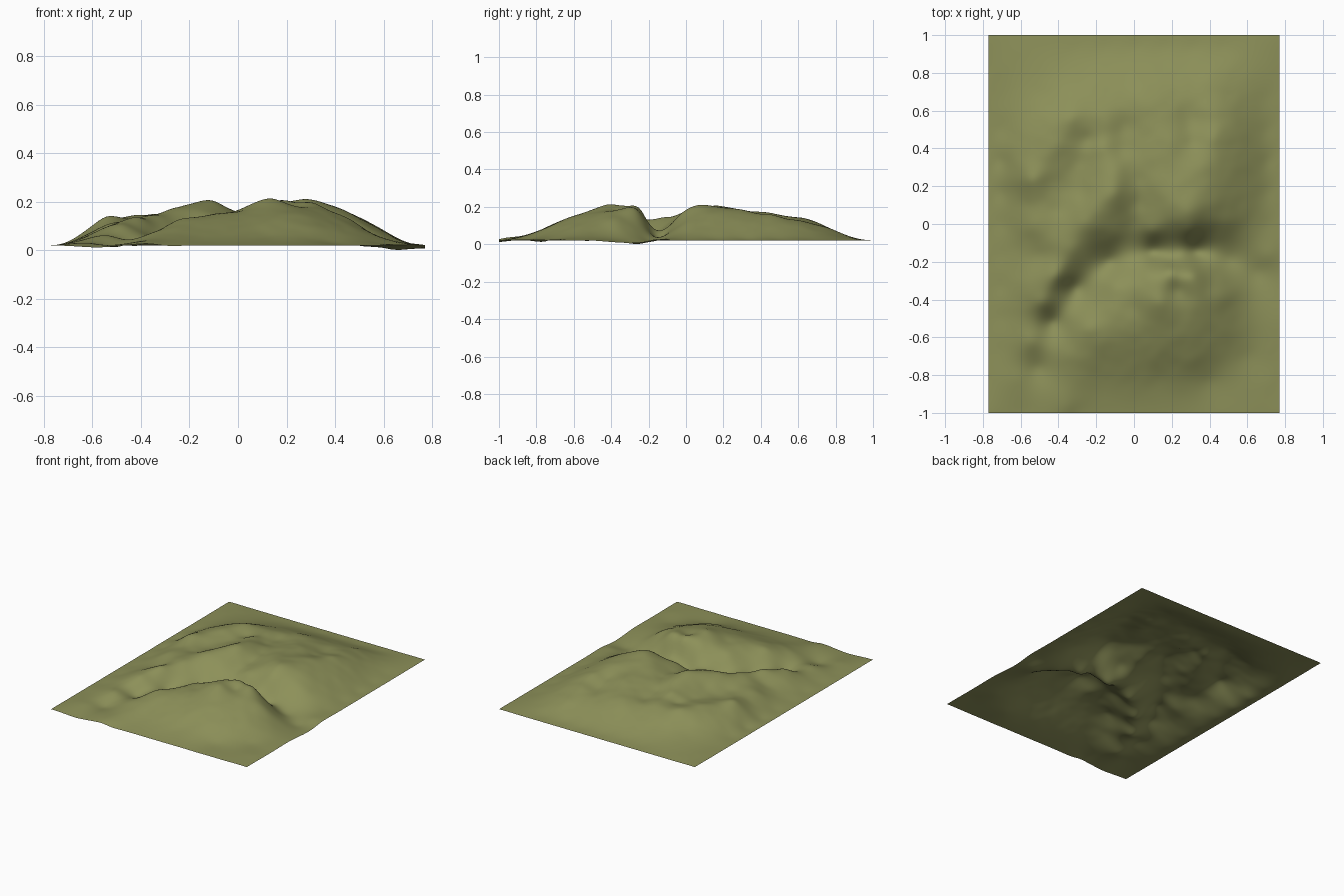
import bpy, bmesh, math
from mathutils import Vector, noise

W, L, BASE = 0.77, 1.0, 0.02      # half width, half length, rim height

# Guide lines (x, y, height), like survey lines over the land
north_ridges = [
    [(-.61, -.82, .03), (-.54, -.62, .062), (-.48, -.42, .1), (-.41, -.27, .136), (-.34, -.14, .14),
     (-.26, .01, .175), (-.21, .08, .188), (-.11, .16, .208), (-.1, .27, .188), (-.17, .4, .16), (-.14, .54, .146)],
    [(-.66, -.2, .04), (-.53, 0, .11), (-.54, .24, .137), (-.42, .42, .145), (-.34, .56, .147), (-.3, .76, .07)],
    [(.29, .06, .207), (.3, .2, .197), (.22, .31, .18), (.2, .45, .165), (.22, .57, .135)],
    [(.36, .3, .183), (.42, .46, .158), (.39, .6, .128), (.4, .76, .088)],
    [(.45, .15, .16), (.55, .3, .11), (.65, .33, .055)],
    [(.12, .2, .18), (.09, .35, .165), (.07, .5, .152), (.05, .65, .135), (.05, .84, .055)],
]
gullies = [
    [(0, 0, .12), (.02, .11, .14), (.02, .24, .153)],
    [(.31, .43, .145), (.31, .56, .115)],
    [(-.27, .18, .137), (-.28, .32, .125), (-.24, .45, .125)],
    [(-.06, .4, .14), (-.05, .52, .127)],
    [(-.49, -.18, .092), (-.4, .07, .116), (-.42, .22, .115)],
    [(-.64, .36, .068), (-.44, .68, .075), (-.06, .74, .095)],
]
valley = [
    [(-.58, -1, .012), (-.51, -.76, .014), (-.43, -.52, .018), (-.31, -.34, .026), (-.13, -.2, .036),
     (.1, -.15, .04), (.33, -.15, .034), (.5, -.19, .02), (.65, -.26, .002), (.77, -.3, .008)],
]
north_bank = [
    [(-.1, -.05, .13), (.1, -.04, .13), (.29, -.03, .16), (.48, 0, .11), (.62, -.04, .045)],
]
south_hill = [
    [(-.42, -.88, .035), (-.36, -.97, .033), (-.33, -.7, .08), (-.25, -.55, .125), (-.1, -.46, .15),
     (0, -.43, .162), (.13, -.41, .215), (.23, -.35, .18), (.31, -.27, .187)],
    [(-.1, -.32, .125), (.08, -.25, .155), (.19, -.235, .175), (.19, -.2, .11)],
    [(.34, -.42, .17), (.47, -.37, .12), (.6, -.42, .045)],
    [(.15, -.53, .175), (.26, -.6, .145), (.45, -.55, .105), (.6, -.7, .028)],
    [(-.12, -.67, .11), (.1, -.68, .12), (.3, -.71, .1)],
    [(-.15, -.85, .05), (.12, -.83, .055), (.4, -.83, .03)],
]

# Gather guide points, with a flat rim that leaves room for the valley mouths
pts = [p for group in (north_ridges, gullies, valley, north_bank, south_hill) for line in group for p in line]
mouths = [(-.58, -1), (.77, -.3)]


def add_rim(x, y, z=BASE):
    if all(math.hypot(x - a, y - b) > .12 for a, b in mouths):
        pts.append((x, y, z))


for i in range(13):
    t = -1 + i / 6
    for s in (-1, 1):
        add_rim(s * W, t * L)
        if abs(t) < .9:
            add_rim(s * .71, t * L, .026)      # gentle apron inside the rim
for i in range(1, 10):
    t = -1 + i / 5
    for s in (-1, 1):
        add_rim(t * W, s * L)
    add_rim(t * W, .93, .026)


# Smooth surface through the points (multiquadric interpolation)
def kernel(dx, dy):
    return math.sqrt(dx * dx + dy * dy + .0016)


def solve(a, b):
    n = len(b)
    for i in range(n):
        p = max(range(i, n), key=lambda r: abs(a[r][i]))
        a[i], a[p], b[i], b[p] = a[p], a[i], b[p], b[i]
        for r in range(i + 1, n):
            f = a[r][i] / a[i][i]
            if f:
                a[r] = [u - f * v for u, v in zip(a[r], a[i])]
                b[r] -= f * b[i]
    out = [0] * n
    for i in reversed(range(n)):
        out[i] = (b[i] - sum(a[i][j] * out[j] for j in range(i + 1, n))) / a[i][i]
    return out


weights = solve([[kernel(p[0] - q[0], p[1] - q[1]) for q in pts] for p in pts], [p[2] - BASE for p in pts])


def height(x, y):
    z = sum(w * kernel(x - p[0], y - p[1]) for w, p in zip(weights, pts))
    rough = noise.noise(Vector((x * 7, y * 7, 3))) * .6 + noise.noise(Vector((x * 14, y * 14, 8))) * .3
    z += rough * .006 * min(1, max(0, z) / .08)
    return max(0, BASE + z)


# Terrain sheet
NX, NY = 110, 142
bm = bmesh.new()
grid = []
for j in range(NY + 1):
    y = -L + 2 * L * j / NY
    row = []
    for i in range(NX + 1):
        x = -W + 2 * W * i / NX
        row.append(bm.verts.new((x, y, height(x, y))))
    grid.append(row)
for j in range(NY):
    for i in range(NX):
        f = bm.faces.new((grid[j][i], grid[j][i + 1], grid[j + 1][i + 1], grid[j + 1][i]))
        f.smooth = True
mesh = bpy.data.meshes.new("terrain")
bm.to_mesh(mesh)
bm.free()

olive = bpy.data.materials.new("olive grass")
olive.diffuse_color = (0.265, 0.28, 0.1, 1)
mesh.materials.append(olive)
terrain = bpy.data.objects.new("terrain", mesh)
bpy.context.collection.objects.link(terrain)
